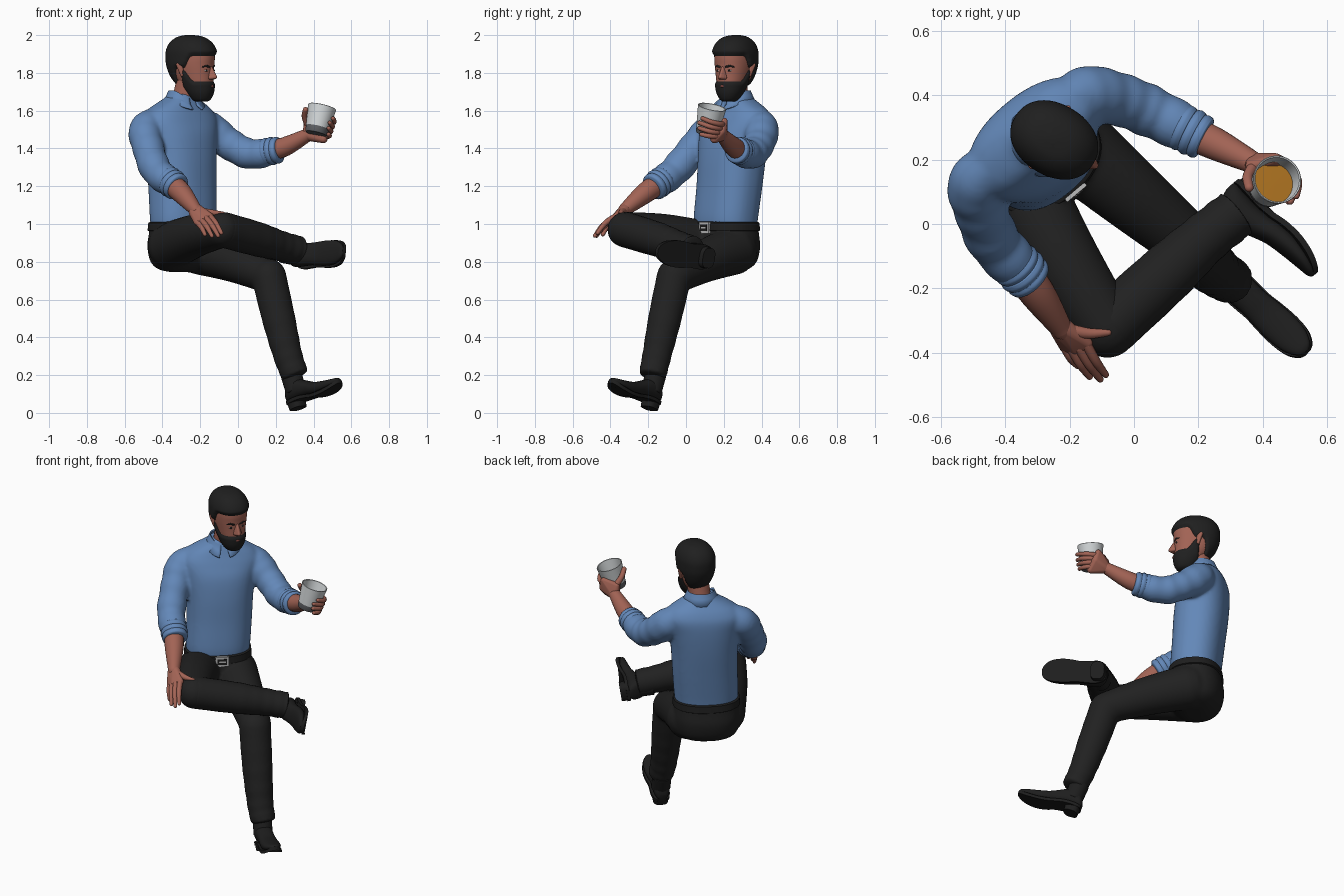
import bpy, bmesh, math
from mathutils import Vector as V, Matrix

if "Cube" in bpy.data.objects:
    bpy.data.objects.remove(bpy.data.objects["Cube"])
def material(name, *rgb):
    m = bpy.data.materials.new(name)
    m.diffuse_color = (*rgb, 1)
    m.use_nodes = True
    m.node_tree.nodes["Principled BSDF"].inputs["Base Color"].default_value = m.diffuse_color
    return m
SKIN, HAIR = material("skin", .36, .125, .09), material("hair black", .014, .014, .014)
SHIRT, TROUSER = material("shirt blue", .125, .245, .48), material("trouser black", .015, .015, .015)
BOOT, LIPS = material("boot black", .013, .013, .013), material("lips", .22, .06, .05)
GLASS, BASE = material("glass white", .65, .68, .69), material("glass base grey", .12, .125, .135)
DRINK, SILVER = material("drink amber", .42, .17, .015), material("buckle silver", .5, .5, .5)

def finish(name, bm, mat, M=Matrix(), angle=45):
    bmesh.ops.recalc_face_normals(bm, faces=bm.faces)
    bm.transform(M)
    me = bpy.data.meshes.new(name)
    bm.to_mesh(me)
    me.materials.append(mat)
    me.shade_smooth()
    me.set_sharp_from_angle(angle=math.radians(angle))
    ob = bpy.data.objects.new(name, me)
    bpy.context.collection.objects.link(ob)
    return ob

def spline(rows, n=6):  # Catmull-Rom through rows of numbers
    out = []
    for i in range(len(rows) - 1):
        quad = [rows[max(0, min(len(rows) - 1, i + k))] for k in (-1, 0, 1, 2)]
        for t in (s / n for s in range(n)):
            out.append([.5 * (2*q + (r-p)*t + (2*p-5*q+4*r-w)*t*t + (3*q-p-3*r+w)*t**3) for p, q, r, w in zip(*quad)])
    return out + [list(rows[-1])]

def loft(rings):
    bm = bmesh.new()
    vs = [[bm.verts.new(p) for p in r] for r in rings]
    for a, b in zip(vs, vs[1:]):
        for i in range(len(a)):
            bm.faces.new((a[i-1], a[i], b[i], b[i-1]))
    bm.faces.new(vs[0][::-1])
    bm.faces.new(vs[-1])
    return bm

def oval(n=40, e=2.0):  # unit superellipse points
    cs = [(math.cos(2*math.pi*i/n), math.sin(2*math.pi*i/n)) for i in range(n)]
    return [tuple(math.copysign(abs(q)**(2/e), q) for q in p) for p in cs]

def tube(name, rows, mat, caps=(1, 1), n=6, sides=20, ripple=0):  # limb through (x, y, z, radius), domed ends
    s = spline(rows, n)
    N, P = len(s), [V(r[:3]) for r in s]
    R = [r[3] * (1 + ripple * i / N * math.sin(i / N * 40)) for i, r in enumerate(s)]
    T = [(P[min(i+1, N-1)] - P[max(i-1, 0)]).normalized() for i in range(N)]
    dome = [math.radians(a) for a in (5, 25, 45, 65, 85)]
    st = [(P[0] - T[0]*R[0]*caps[0]*math.cos(a), T[0], R[0]*math.sin(a)) for a in dome] + list(zip(P, T, R))
    st += [(P[-1] + T[-1]*R[-1]*caps[1]*math.cos(a), T[-1], R[-1]*math.sin(a)) for a in dome[::-1]]
    u, rings = T[0].orthogonal(), []
    for p, t, r in st:
        u = (u - t * u.dot(t)).normalized()
        rings.append([p + (u*c + t.cross(u)*d) * r for c, d in oval(sides)])
    return finish(name, loft(rings), mat)

def hull(name, balls, mat, M=Matrix()):  # convex skin around (x, y, z, radius) balls
    bm = bmesh.new()
    for x, y, z, r in balls:
        bmesh.ops.create_icosphere(bm, subdivisions=3, radius=r, matrix=Matrix.Translation((x, y, z)))
    res = bmesh.ops.convex_hull(bm, input=bm.verts)
    inside = {g for g in res["geom_interior"] + res["geom_unused"] if isinstance(g, bmesh.types.BMVert)}
    bmesh.ops.delete(bm, geom=list(inside), context='VERTS')
    finish(name, bm, mat, M, 60)

def blend(name, parts, mat):  # fuse overlapping parts into one smooth skin
    bm = bmesh.new()
    for ob in parts:
        bm.from_mesh(ob.data)
        bpy.data.objects.remove(ob)
    ob = finish(name, bm, mat, angle=180)
    m = ob.modifiers.new("fuse", 'REMESH')
    m.mode, m.voxel_size, m.use_smooth_shade = 'VOXEL', .011, True
    ob.modifiers.new("soften", 'SMOOTH').iterations = 5

def frame(origin, d, up):  # matrix with local x along d and local z near up
    x = V(d).normalized()
    y = V(up).cross(x).normalized()
    return Matrix.Translation(origin) @ Matrix((x, y, x.cross(y))).transposed().to_4x4()

# torso, pelvis and belt in the body frame: F forward, L to the left
F, L = V((.643, -.766, 0)), V((.766, .643, 0))
def body(name, rows, mat, n=5):
    return finish(name, loft([[V((x, y, z)) + F*a*c + L*b*s for c, s in oval(48, 2.3)]
                              for z, x, y, a, b in spline(rows, n)]), mat)
torso = body("torso", [(.985, -.29, .21, .14, .182), (1.05, -.29, .213, .145, .187), (1.2, -.294, .23, .149, .19),
     (1.35, -.3, .243, .154, .196), (1.47, -.306, .255, .15, .212), (1.55, -.312, .268, .134, .23), (1.6, -.31, .272, .114, .2),
     (1.635, -.305, .27, .096, .148), (1.665, -.3, .268, .08, .095), (1.69, -.295, .266, .068, .07)], SHIRT)
pelvis = body("pelvis", [(.745, -.29, .205, .05, .07), (.76, -.29, .205, .10, .14), (.80, -.29, .207, .145, .18),
     (.88, -.292, .21, .16, .194), (.95, -.29, .21, .152, .189), (1.005, -.29, .21, .144, .185)], TROUSER)
body("belt", [(.962, -.29, .21, .152, .19), (.966, -.29, .21, .158, .196), (1.006, -.29, .21, .153, .193),
     (1.012, -.29, .21, .142, .183)], BOOT, 1)
BK = frame(V((-.29, .21, .98)) + F*.156 + L*.012, F, (0, 0, 1))
for part, size, mat in (("frame", (.012, .08, .06), SILVER), ("centre", (.015, .054, .036), BOOT), ("pin", (.018, .04, .009), SILVER)):
    bm = bmesh.new()
    bmesh.ops.create_cube(bm, size=1, matrix=Matrix.Diagonal((*size, 1)))
    finish("buckle_" + part, bm, mat, BK)
# collar folded round the neck
bm, grid = bmesh.new(), []
for i in range(41):
    t = math.radians(14 + 332 * i / 40)
    k, d = max(0, math.cos(t)) ** 2, F*math.cos(t) + L*math.sin(t)
    grid.append([bm.verts.new(V((-.29, .264, z)) + d*r) for r, z in ((.070, 1.70 - .045*k), (.078, 1.708 - .045*k),
                 (.09, 1.68 - .05*k), (.108 + .016*k, 1.642 - .035*k))])
for a, b in zip(grid, grid[1:]):
    for j in range(3):
        bm.faces.new((a[j], b[j], b[j+1], a[j+1]))
finish("shirt_collar", bm, SHIRT).modifiers.new("thickness", 'SOLIDIFY').thickness = .008
# sleeves, rolled cuffs, forearms
def arm(side, sleeve, fore):
    a, b, r = V(sleeve[-2][:3]), V(sleeve[-1][:3]), sleeve[-1][3]
    d = (b - a).normalized()
    for k, s in ((0, 1.0), (-.028, 1.05), (-.058, 1.04)):
        tube(side + "_rolled_cuff", [(*(b + d*(k+j*.012)), r*s*(1.05 - .05*abs(j))) for j in (-1, 0, 1)], SHIRT, (.15, .15), 3, 28)
    tube(side + "_forearm", fore, SKIN)
    return tube(side + "_sleeve", sleeve, SHIRT, (1, .3), 10, 28, .05)
blend("shirt", [torso,
    arm("right", [(-.42, .195, 1.56, .067), (-.488, .13, 1.50, .088), (-.477, .05, 1.41, .084), (-.43, -.06, 1.28, .082),
                  (-.33, -.165, 1.2, .072)], [(-.37, -.12, 1.23, .056), (-.30, -.215, 1.165, .055), (-.225, -.325, 1.075, .034)]),
    arm("left", [(-.21, .375, 1.56, .07), (-.145, .40, 1.50, .091), (-.04, .385, 1.42, .083), (.07, .34, 1.37, .08),
                 (.205, .272, 1.39, .068)], [(.16, .29, 1.385, .052), (.25, .25, 1.41, .051), (.375, .188, 1.475, .034)])], SHIRT)
# right hand resting on the knee
hull("right_palm", [(-.215, -.325, 1.075, .03), (-.235, -.33, 1.062, .026), (-.147, -.37, 1.04, .018),
                    (-.185, -.385, 1.025, .019), (-.216, -.38, 1.008, .017)], SKIN)
for a, b in (((-.147, -.375, 1.04), (-.088, -.468, .953)), ((-.17, -.385, 1.032), (-.105, -.482, .938)),
             ((-.193, -.388, 1.02), (-.138, -.474, .937)), ((-.214, -.383, 1.008), (-.175, -.44, .945))):
    tube("right_finger", [(*a, .016), (*((V(a) + V(b)) / 2 + V((0, -.006, .008))), .0145), (*b, .0105)], SKIN, n=4, sides=12)
tube("right_thumb", [(-.205, -.33, 1.068, .022), (-.14, -.34, 1.06, .017), (-.08, -.337, 1.055, .011)], SKIN, n=4, sides=12)
# drinking glass
GB, GT = V((.413, .11, 1.478)), V((.446, .138, 1.618))
G = frame(GB, (1, 0, -.23), GT - GB)
def lathe(profile):
    return loft([[(c*r, s*r, h) for c, s in oval(40)] for r, h in profile])
glass = finish("drinking_glass", lathe(((.02, 0), (.056, 0), (.059, .004), (.062, .034), (.076, .147), (.074, .149),
                                        (.070, .147), (.06, .04), (.01, .04))), GLASS, G)
glass.data.materials.append(BASE)
for p in glass.data.polygons:
    p.material_index = int((G.inverted() @ p.center).z < .03)
finish("drink", lathe(((.06, .045), (.065, .08), (.01, .081))), DRINK, G)
# left hand wrapped round the glass
hull("left_palm", [(.378, .187, 1.473, .034), (.45, .19, 1.492, .024), (.44, .203, 1.545, .017),
                   (.365, .18, 1.522, .019), (.452, .15, 1.45, .022)], SKIN)
def grip(name, angles, h0, h1, r):
    rows = []
    for k, a in enumerate(angles):
        h = h0 + (h1 - h0) * k / (len(angles) - 1)
        q, a = .058 + .1*h + r*.85, math.radians(a)
        rows.append((*(G @ V((q*math.cos(a), q*math.sin(a), h))), r * (1 - .1*k)))
    tube(name, rows, SKIN, n=4, sides=12)
for i, end in enumerate((-25, -38, -42, -30)):
    grip("left_finger", (85, 45, 5, end), .006 + .021*i, .006 + .029*i, .016)
grip("left_thumb", (135, 165, 192), .05, .11, .018)
# legs
tube("right_shin", [(-.072, -.312, .968, .094), (.10, -.155, .92, .091), (.22, -.045, .885, .08), (.315, .03, .86, .077)],
     TROUSER, (1, .15), 8, 28, .025)
blend("trousers", [pelvis,
    tube("right_thigh", [(-.352, .125, .885, .127), (-.22, -.11, .94, .113), (-.083, -.322, .97, .095)], TROUSER, sides=28),
    tube("left_thigh", [(-.195, .25, .86, .13), (-.02, .1, .803, .112), (.158, -.05, .726, .092)], TROUSER, sides=28),
    tube("left_shin", [(.163, -.062, .725, .092), (.215, -.112, .5, .088), (.265, -.155, .3, .077), (.303, -.177, .2, .073)],
         TROUSER, (1, .15), 8, 28, .03)], TROUSER)
# boots: local x heel to toe, z up from the sole
def boot(side, M, fat):
    s = [(x, w*fat, lo, hi) for x, w, lo, hi in spline([(-.004, .022, .045, .08), (.012, .038, .042, .115), (.05, .048, .042, .15),
        (.1, .048, .04, .14), (.15, .046, .031, .115), (.2, .05, .018, .09), (.26, .052, .012, .074), (.32, .045, .017, .062),
        (.36, .027, .028, .055), (.374, .008, .035, .046)], 4)]
    finish(side + "_boot", loft([[(x, c*w, (lo+hi)/2 + d*(hi-lo)/2) for c, d in oval(28, 2.3)] for x, w, lo, hi in s]), BOOT, M)
    edge = [(x, k*(w+.004), lo) for k in (1, -1) for x, w, lo, hi in s[::k]]
    finish(side + "_sole", loft([[(x, y, z + h) for x, y, z in edge] for h in (-.012, .006)]), BOOT, M, 30)
    finish(side + "_heel", loft([[(.043 + c*.045*k, d*.045*k*fat, h) for c, d in oval(28, 2.8)]
                                 for k, h in ((.92, -.003), (1, .045))]), BOOT, M, 30)
    tube(side + "_boot_shaft", [(*(M @ V((.06, 0, .09))), .056), (*(M @ V((.055, 0, .19))), .056)], BOOT, (.3, .1))
boot("left", frame((.288, -.166, .012), (.70, -.65, .34), (0, 0, 1)), 1.05)
boot("right", frame((.35, .152, .815), (.64, -.766, .1), (-.74, -.63, .15)), 1.3)
# neck and head: local x forward, y left, z world height
tube("neck", [(-.3, .268, 1.58, .066), (-.28, .264, 1.68, .064), (-.258, .26, 1.77, .066)], SKIN)
H = Matrix.Translation((-.243, .258, 0)) @ Matrix.Rotation(math.radians(-32), 4, 'Z')
SKULL = [(1.657, .085, .03, .022), (1.667, .1, .01, .04), (1.70, .114, -.02, .06), (1.75, .119, -.075, .076),
         (1.79, .12, -.108, .086), (1.84, .122, -.128, .095), (1.88, .125, -.133, .097), (1.92, .12, -.13, .094),
         (1.955, .095, -.11, .078), (1.978, .055, -.075, .05), (1.987, .0, -.03, .012)]
def step(t):
    t = max(0, min(1, t))
    return t*t*(3 - 2*t)
def hair_region(th, z):
    return z - 1.89 + .065*step((th-55)/25) + .1*step((th-108)/25)
def beard_region(th, z):
    return min(1.755 + .07*step((th-45)/45) - z, (93 - th) * .002)
def head(name, mat, region=None, thick=.014):
    bm = loft([[((f+b)/2 + c*(f-b)/2, d*w, z) for c, d in oval(72, 2.2)] for z, f, b, w in spline(SKULL, 8)])
    bmesh.ops.recalc_face_normals(bm, faces=bm.faces)
    bm.normal_update()
    move = [v.normal * max(-.012, min(thick, .7 * region(abs(math.degrees(math.atan2(v.co.y, v.co.x + .01))), v.co.z)))
            if region else V() for v in bm.verts]
    for v, d in zip(bm.verts, move):
        v.co += d
    finish(name, bm, mat, H, 70)
head("head", SKIN)
head("hair", HAIR, hair_region)
head("beard", HAIR, beard_region, .01)
hull("nose", [(.118, 0, 1.825, .009), (.143, 0, 1.778, .011), (.122, .015, 1.775, .01), (.122, -.015, 1.775, .01)], SKIN, H)
hull("lips", [(.124, 0, 1.73, .008), (.117, .018, 1.727, .005), (.117, -.018, 1.727, .005)], LIPS, H)
for s, side in ((1, "left"), (-1, "right")):
    hull(side + "_eye", [(.112, s*.03, 1.812, .005), (.106, s*.042, 1.812, .005)], SILVER, H)
    hull(side + "_iris", [(.1125, s*.036, 1.812, .006)], HAIR, H)
    hull(side + "_eyebrow", [(.119, s*.018, 1.832, .005), (.113, s*.038, 1.838, .005), (.099, s*.056, 1.832, .004)], HAIR, H)
    hull(side + "_ear", [(-.012, s*.094, 1.835, .014), (-.022, s*.104, 1.842, .011), (-.006, s*.09, 1.79, .01)], SKIN, H)
